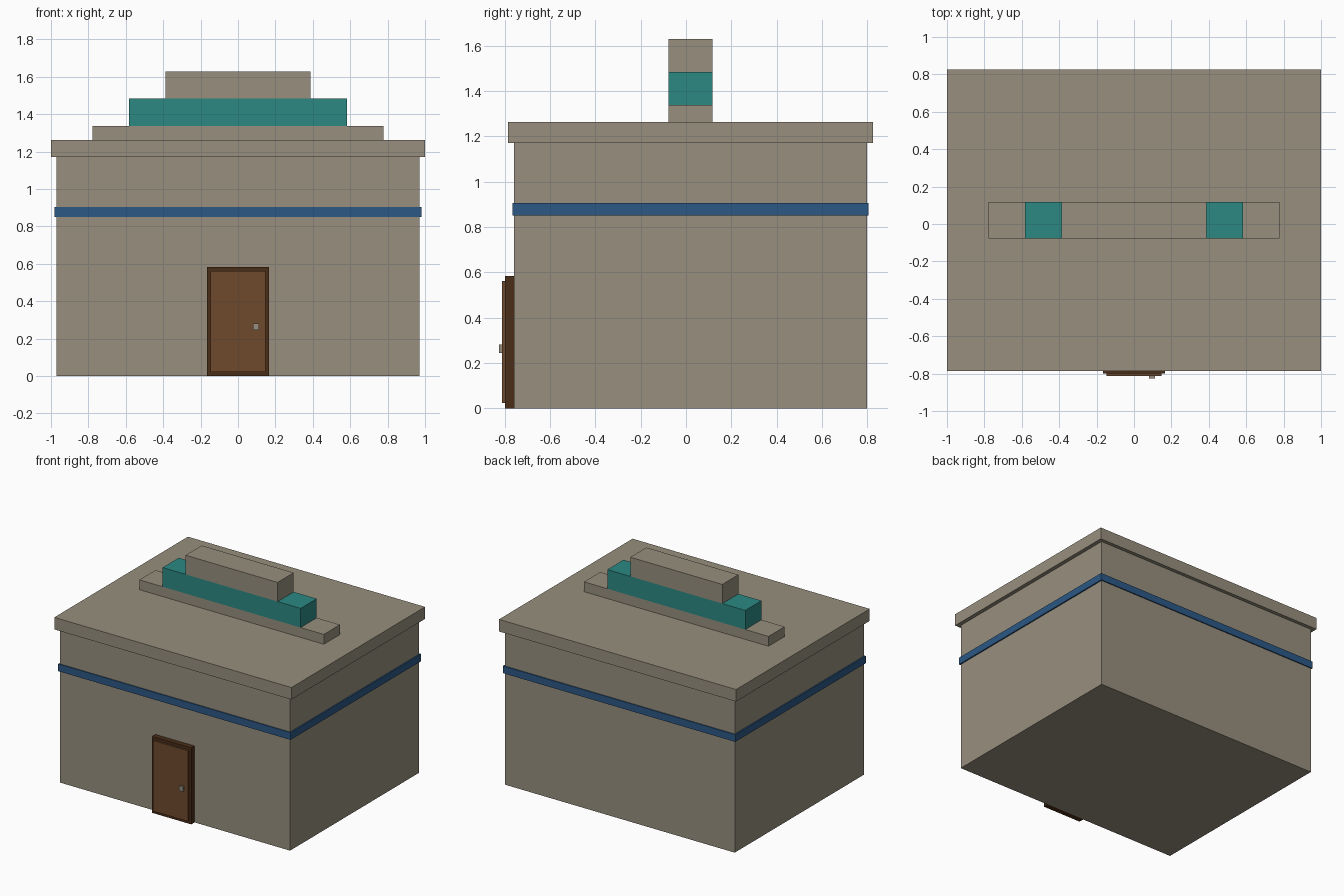
import bpy
import bmesh
from mathutils import Matrix, Vector

default_cube = bpy.data.objects.get("Cube")
if default_cube:
    bpy.data.objects.remove(default_cube, do_unlink=True)


def make_material(name, rgb):
    mat = bpy.data.materials.new(name)
    mat.use_nodes = True
    colour = (*rgb, 1.0)
    mat.diffuse_color = colour
    mat.node_tree.nodes["Principled BSDF"].inputs["Base Color"].default_value = colour
    return mat


stone = make_material("warm grey stone", (0.31, 0.275, 0.21))
teal = make_material("teal", (0.025, 0.25, 0.225))
blue = make_material("blue", (0.025, 0.098, 0.235))
door_wood = make_material("brown wood", (0.156, 0.067, 0.027))
dark_wood = make_material("dark brown wood", (0.07, 0.027, 0.009))


def box(name, mat, x, y, z):
    """Flat-sided block spanning the given (low, high) range on each axis."""
    spans = (x, y, z)
    centre = Vector([(lo + hi) / 2 for lo, hi in spans])
    size = [hi - lo for lo, hi in spans]
    bm = bmesh.new()
    bmesh.ops.create_cube(bm, size=1,
                          matrix=Matrix.Translation(centre) @ Matrix.Diagonal((*size, 1)))
    mesh = bpy.data.meshes.new(name)
    bm.to_mesh(mesh)
    bm.free()
    mesh.materials.append(mat)
    obj = bpy.data.objects.new(name, mesh)
    bpy.context.collection.objects.link(obj)
    return obj


def centred_box(name, mat, half_x, half_y, z):
    """Block centred on the building, which sits slightly behind the origin."""
    mid = 0.02
    return box(name, mat, (-half_x, half_x), (mid - half_y, mid + half_y), z)


# Main building
centred_box("walls", stone, 0.97, 0.778, (0, 1.17))
centred_box("wall_band", blue, 0.98, 0.786, (0.85, 0.905))
centred_box("roof_slab", stone, 1.0, 0.805, (1.17, 1.262))

# Stepped rooftop parapet
tiers = [("lower", stone, 0.778, 1.262, 1.337),
         ("middle", teal, 0.582, 1.337, 1.483),
         ("upper", stone, 0.388, 1.483, 1.629)]
for label, mat, half_x, low, high in tiers:
    centred_box(label + "_parapet_step", mat, half_x, 0.097, (low, high))

# Entrance
box("door_frame", dark_wood, (-0.165, 0.165), (-0.798, -0.755), (0, 0.583))
box("door_panel", door_wood, (-0.147, 0.147), (-0.812, -0.79), (0.023, 0.561))
box("door_knob", stone, (0.08, 0.112), (-0.825, -0.805), (0.245, 0.282))
